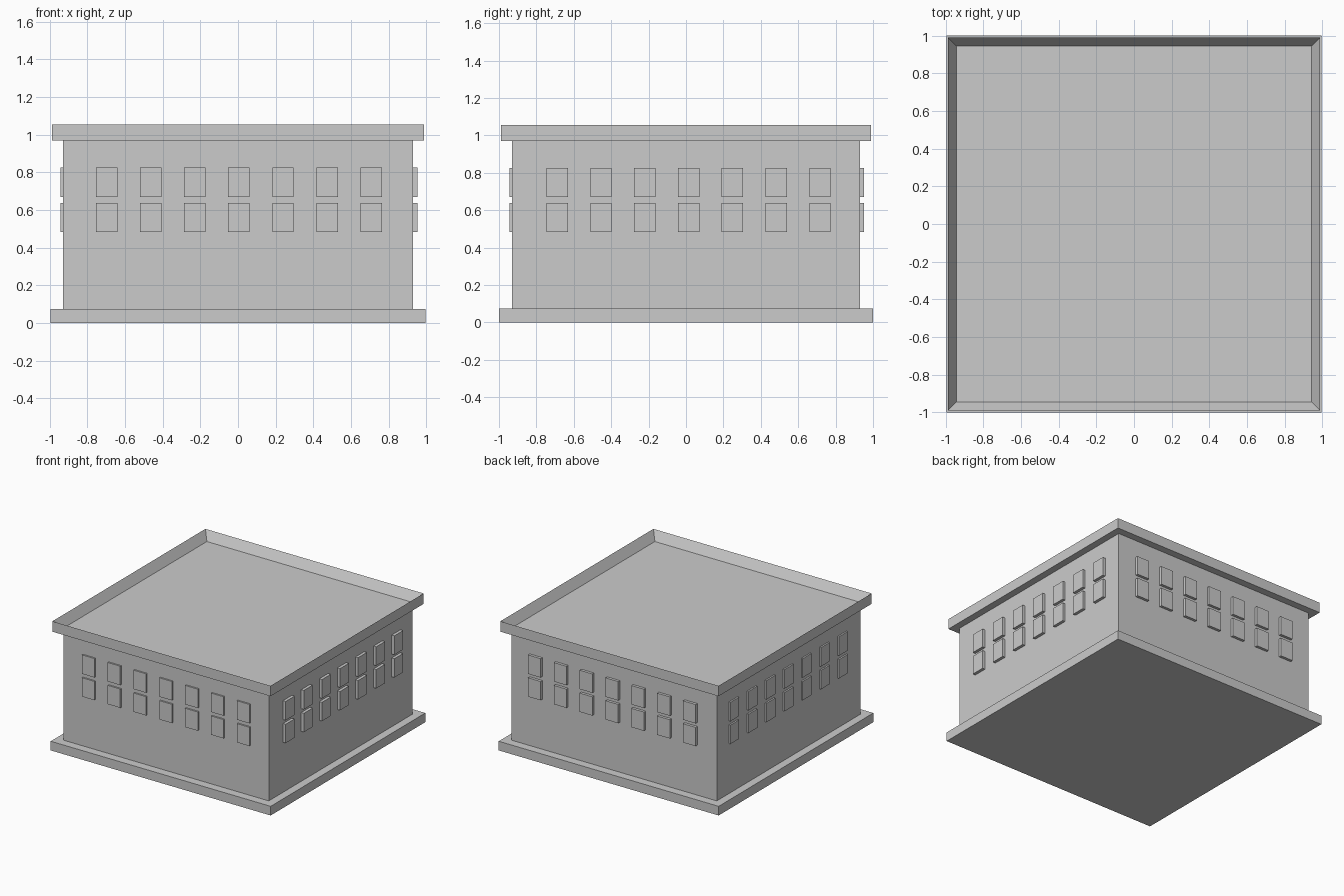
import bpy, bmesh

if "Cube" in bpy.data.objects:
    bpy.data.objects.remove(bpy.data.objects["Cube"])


def add_box(bm, lo, hi):
    """Add an axis-aligned box between two corners."""
    verts = bmesh.ops.create_cube(bm, size=1.0)["verts"]
    for v in verts:
        for i in range(3):
            v.co[i] = hi[i] if v.co[i] > 0 else lo[i]
    return verts


def finish(name, bm):
    bmesh.ops.recalc_face_normals(bm, faces=bm.faces)
    mesh = bpy.data.meshes.new(name)
    bm.to_mesh(mesh)
    bm.free()
    obj = bpy.data.objects.new(name, mesh)
    bpy.context.collection.objects.link(obj)
    return obj


def slab(name, hx, hy, z0, z1):
    bm = bmesh.new()
    add_box(bm, (-hx, -hy, z0), (hx, hy, z1))
    return finish(name, bm)


# Plinth and main walls
BODY = 0.93
slab("plinth", 0.996, 1.0, 0.0, 0.075)
slab("walls", BODY, BODY, 0.075, 0.975)

# Roof slab with a raised parapet: inset the top and push it down
bm = bmesh.new()
add_box(bm, (-0.988, -0.99, 0.97), (0.988, 0.99, 1.055))
top = max(bm.faces, key=lambda f: f.calc_center_median().z)
bmesh.ops.inset_region(bm, faces=[top], thickness=0.062)
for v in top.verts:
    v.co.z = 0.98
finish("roof_parapet", bm)

# Window panels: seven columns, two rows, on all four sides
HALF_W, PITCH = 0.057, 0.234
ROWS = [(0.484, 0.638), (0.67, 0.825)]
# name, wall axis, wall side, protrusion, centre offset along the wall
SIDES = [
    ("front_windows", 1, -1, 0.013, 0.005),
    ("back_windows", 1, 1, 0.022, 0.005),
    ("right_windows", 0, 1, 0.024, 0.014),
    ("left_windows", 0, -1, 0.013, 0.014),
]
for name, axis, side, out, shift in SIDES:
    bm = bmesh.new()
    near, far = sorted((side * (BODY - 0.01), side * (BODY + out)))
    for col in range(-3, 4):
        c = col * PITCH + shift
        for z0, z1 in ROWS:
            lo, hi = [0, 0, z0], [0, 0, z1]
            lo[axis], hi[axis] = near, far
            lo[1 - axis], hi[1 - axis] = c - HALF_W, c + HALF_W
            add_box(bm, lo, hi)
    finish(name, bm)
